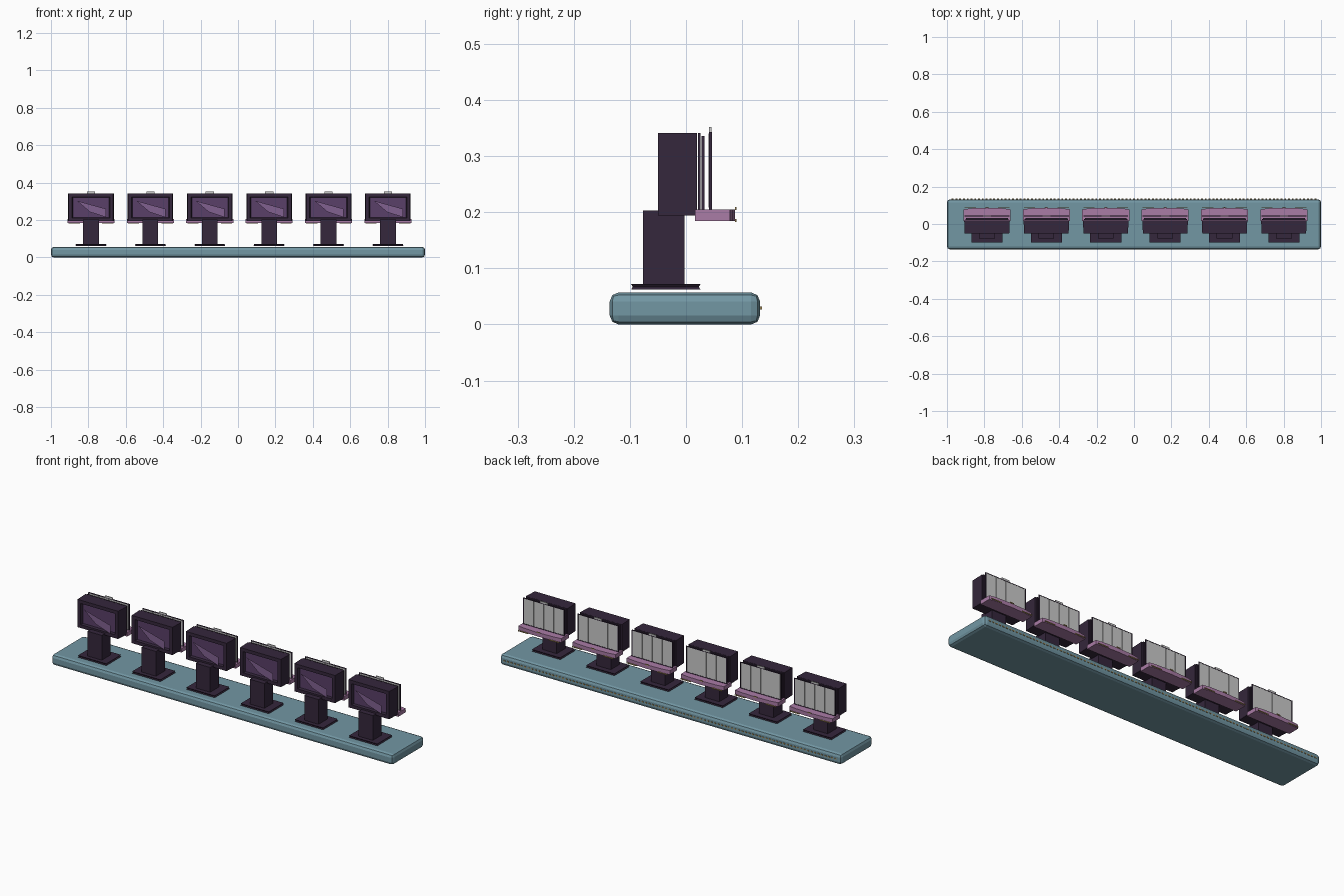
import bpy, bmesh
from mathutils import Matrix, Vector

if "Cube" in bpy.data.objects:
    bpy.data.objects.remove(bpy.data.objects["Cube"])


def material(name, rgb):
    m = bpy.data.materials.new(name)
    m.diffuse_color = (*rgb, 1)
    m.use_nodes = True
    m.node_tree.nodes["Principled BSDF"].inputs["Base Color"].default_value = m.diffuse_color
    return m


BLUE = material("slate_blue", (0.17, 0.31, 0.37))
DARK = material("dark_plum", (0.035, 0.02, 0.045))
SCREEN = material("screen_purple", (0.10, 0.05, 0.14))
GLARE = material("glare_purple", (0.22, 0.12, 0.28))
PINK = material("dusty_pink", (0.40, 0.20, 0.38))
GOLD = material("gold", (0.45, 0.32, 0.12))


def add_box(bm, x0, x1, y0, y1, z0, z1):
    mat = Matrix.Translation(((x0 + x1) / 2, (y0 + y1) / 2, (z0 + z1) / 2)) @ \
        Matrix.Diagonal((x1 - x0, y1 - y0, z1 - z0, 1))
    return bmesh.ops.create_cube(bm, size=1, matrix=mat)["verts"]


def finish(name, bm, *mats):
    me = bpy.data.meshes.new(name)
    bm.to_mesh(me)
    bm.free()
    for m in mats:
        me.materials.append(m)
    ob = bpy.data.objects.new(name, me)
    bpy.context.collection.objects.link(ob)
    return ob


def boxes(name, mat, *dims):
    bm = bmesh.new()
    for d in dims:
        add_box(bm, *d)
    return finish(name, bm, *([mat] if mat else []))


# Long bevelled plinth
plinth = boxes("plinth", BLUE, (-1, 1, -0.136, 0.132, 0, 0.057))
bev = plinth.modifiers.new("bevel", "BEVEL")
bev.width = 0.016
bev.segments = 2

# Row of small studs along the back of the plinth
boxes("plinth_studs", GOLD, *[(x - 0.005, x + 0.005, 0.131, 0.135, 0.027, 0.032)
                              for x in [-0.97 + 1.94 * i / 96 for i in range(97)]])

unit = []

# Foot plate with pinched rim
bm = bmesh.new()
for z0, z1, s0, s1 in ((0.062, 0.067, 1.0, 0.95), (0.067, 0.072, 0.95, 1.0)):
    vs = add_box(bm, -0.083, 0.083, -0.098, 0.026, z0, z1)
    for v in vs:
        s = s0 if v.co.z < (z0 + z1) / 2 else s1
        v.co.x *= s
        v.co.y = -0.036 + (v.co.y + 0.036) * s
unit.append(finish("foot_plate", bm, DARK))

# Post
unit.append(boxes("post", DARK, (-0.042, 0.042, -0.077, -0.003, 0.07, 0.203)))

# Monitor body, slightly tapered to the front, with a recessed screen
bm = bmesh.new()
for v in add_box(bm, -0.122, 0.122, -0.05, 0.02, 0.194, 0.341):
    if v.co.y < 0:
        v.co.x *= 0.975
bm.normal_update()
front = min(bm.faces, key=lambda f: f.calc_center_median().y)
bmesh.ops.inset_region(bm, faces=[front], thickness=0.025)
for v in front.verts:
    v.co.y = -0.05
hole = bmesh.ops.extrude_discrete_faces(bm, faces=[front])["faces"][0]
centre = hole.calc_center_median()
for v in hole.verts:
    v.co = centre + (v.co - centre) * 0.95 + Vector((0, 0.014, 0))
hole.material_index = 1
unit.append(finish("monitor_body", bm, DARK, SCREEN))

# Glare sheet floating just ahead of the screen
bm = bmesh.new()
pts = ((-0.075, 0.303), (-0.005, 0.243), (0.08, 0.215), (0.08, 0.26))
bm.faces.new([bm.verts.new((x, -0.06, z)) for x, z in pts])
unit.append(finish("screen_glare", bm, GLARE))

# Thin dark backing layers
unit.append(boxes("back_plate", DARK, (-0.116, 0.116, 0.021, 0.026, 0.2, 0.341),
                  (-0.112, 0.112, 0.028, 0.033, 0.204, 0.336)))

# Grey rear panels with dark frame around them
w, n = 0.232, 4
unit.append(boxes("rear_panels", None, *[
    (-w / 2 + i * w / n + 0.001, -w / 2 + (i + 1) * w / n - 0.001, 0.04, 0.045, 0.208, 0.34)
    for i in range(n)]))
unit.append(boxes("rear_frame", DARK,
                  (-0.12, 0.12, 0.041, 0.046, 0.34, 0.343),
                  (-0.12, 0.12, 0.041, 0.046, 0.205, 0.208),
                  (-0.12, -0.116, 0.041, 0.046, 0.205, 0.343),
                  (0.116, 0.12, 0.041, 0.046, 0.205, 0.343)))
unit.append(boxes("top_tab", None, (-0.022, 0.022, 0.041, 0.045, 0.343, 0.352)))

# Pink tray, its back edge gently bowed
bm = bmesh.new()
outline = [(-0.126, 0.016), (0.126, 0.016), (0.126, 0.078), (0.085, 0.084),
           (0.0, 0.087), (-0.085, 0.084), (-0.126, 0.078)]
f = bm.faces.new([bm.verts.new((x, y, 0.184)) for x, y in outline])
top = bmesh.ops.extrude_face_region(bm, geom=[f])["geom"]
bmesh.ops.translate(bm, vec=(0, 0, 0.021),
                    verts=[g for g in top if isinstance(g, bmesh.types.BMVert)])
bmesh.ops.recalc_face_normals(bm, faces=bm.faces)
unit.append(finish("tray", bm, PINK))

# Small gold trim on the tray edge
unit.append(boxes("tray_trim", GOLD, (-0.12, -0.06, 0.087, 0.09, 0.183, 0.188),
                  (0.06, 0.12, 0.087, 0.09, 0.183, 0.188),
                  (-0.01, 0.01, 0.087, 0.09, 0.204, 0.209)))

# Repeat the station six times along the plinth
for i in range(6):
    x = -0.786 + i * 0.3175
    for part in unit:
        if i == 0:
            part.location.x = x
        else:
            copy = part.copy()
            copy.location.x = x
            bpy.context.collection.objects.link(copy)
